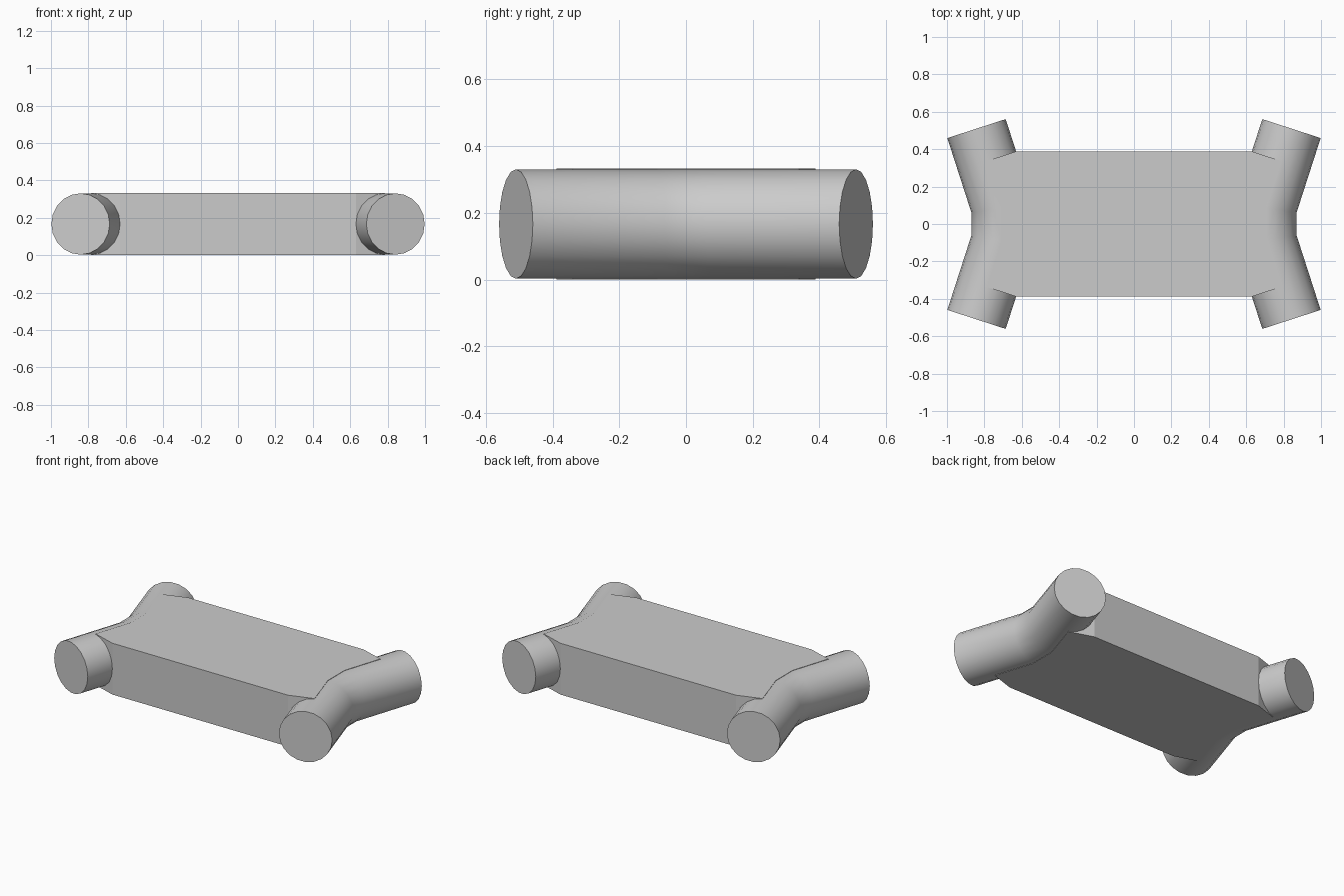
import bpy, bmesh
from math import sin, cos, radians, pi
from mathutils import Vector

cube = bpy.data.objects.get("Cube")
if cube:
    bpy.data.objects.remove(cube, do_unlink=True)

grey = bpy.data.materials.new("light grey")
grey.use_nodes = True
colour = (0.6, 0.6, 0.6, 1)
grey.diffuse_color = colour
grey.node_tree.nodes["Principled BSDF"].inputs["Base Color"].default_value = colour

HEIGHT = 0.333
RADIUS = 0.164
SIDES = 20
SPLAY = radians(18)


def make_object(name, bm):
    bmesh.ops.recalc_face_normals(bm, faces=bm.faces)
    mesh = bpy.data.meshes.new(name)
    bm.to_mesh(mesh)
    bm.free()
    mesh.materials.append(grey)
    obj = bpy.data.objects.new(name, mesh)
    bpy.context.collection.objects.link(obj)
    return obj


# Centre line of one pipe: two splayed arms joined by a short straight piece
end = Vector((0.842, 0.51))
bend = Vector((0.705, 0.086))
path = [(end.x, end.y, SPLAY), (bend.x, bend.y, SPLAY / 2),
        (bend.x, -bend.y, -SPLAY / 2), (end.x, -end.y, -SPLAY)]


def bent_pipe(name, side):
    bm = bmesh.new()
    rings = []
    for x, y, angle in path:
        # Rings at the bends are stretched to keep the mitre round
        wide = RADIUS / cos(SPLAY / 2) if abs(angle) < SPLAY else RADIUS
        ring = []
        for i in range(SIDES):
            a = 2 * pi * i / SIDES
            w = wide * cos(a)
            ring.append(bm.verts.new((side * (x + w * cos(angle)),
                                      y - w * sin(angle),
                                      HEIGHT / 2 + RADIUS * sin(a))))
        rings.append(ring)
    for lo, hi in zip(rings, rings[1:]):
        for i in range(SIDES):
            j = (i + 1) % SIDES
            bm.faces.new((lo[i], lo[j], hi[j], hi[i]))
    bm.faces.new(rings[0])
    bm.faces.new(rings[-1])
    obj = make_object(name, bm)
    bpy.ops.object.select_all(action='DESELECT')
    obj.select_set(True)
    bpy.context.view_layer.objects.active = obj
    bpy.ops.object.shade_smooth_by_angle(angle=radians(35))


bent_pipe("left_pipe", 1)
bent_pipe("right_pipe", -1)

# Flat slab whose ends follow the pipe centre lines
corner = Vector((0.63, 0.388))
inner = corner + RADIUS * Vector((cos(SPLAY), -sin(SPLAY)))
quarter = [corner, inner, bend]
half = [(p.x, p.y) for p in quarter] + [(p.x, -p.y) for p in reversed(quarter)]
outline = half + [(-x, y) for x, y in reversed(half)]
bm = bmesh.new()
base = bm.faces.new([bm.verts.new((x, y, 0)) for x, y in outline])
top = bmesh.ops.extrude_face_region(bm, geom=[base])["geom"]
bmesh.ops.translate(bm, vec=(0, 0, HEIGHT),
                    verts=[v for v in top if isinstance(v, bmesh.types.BMVert)])
make_object("body_slab", bm)
